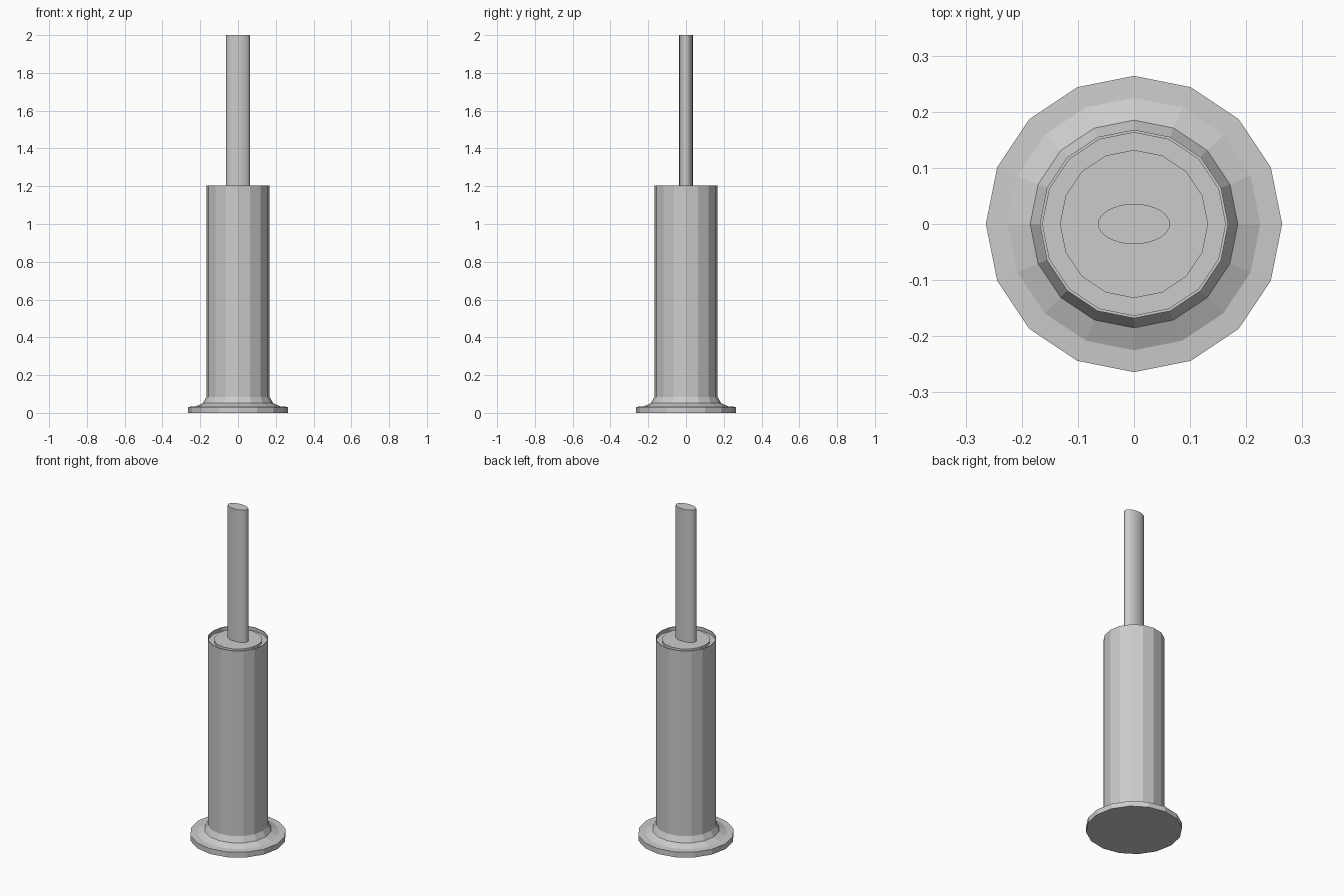
import bpy
import bmesh
from math import cos, sin, tau

cube = bpy.data.objects.get("Cube")
if cube:
    bpy.data.objects.remove(cube, do_unlink=True)

grey = bpy.data.materials.new("plain_grey")
grey.use_nodes = True
colour = (0.6, 0.6, 0.6, 1)
grey.diffuse_color = colour
grey.node_tree.nodes["Principled BSDF"].inputs["Base Color"].default_value = colour


def lathe(name, profile, sides, squash=1.0):
    """Stack rings of (radius, height) and cap both ends."""
    bm = bmesh.new()
    rings = [[bm.verts.new((r * cos(tau * i / sides), squash * r * sin(tau * i / sides), z))
              for i in range(sides)] for r, z in profile]
    for low, high in zip(rings, rings[1:]):
        for i in range(sides):
            j = (i + 1) % sides
            bm.faces.new((low[i], low[j], high[j], high[i]))
    bm.faces.new(rings[0][::-1])
    bm.faces.new(rings[-1])
    mesh = bpy.data.meshes.new(name)
    bm.to_mesh(mesh)
    bm.free()
    mesh.materials.append(grey)
    obj = bpy.data.objects.new(name, mesh)
    bpy.context.collection.objects.link(obj)
    return obj


# Flanged foot, flared collar, tall sleeve and recessed top
lathe("sleeve", [(0.264, 0), (0.264, 0.032), (0.225, 0.034), (0.185, 0.052),
                 (0.168, 0.085), (0.168, 1.205), (0.163, 1.205), (0.163, 1.185)], 16)

# Plug standing inside the rim
lathe("plug", [(0.132, 1.17), (0.132, 1.2)], 16)

# Oval rod
lathe("rod", [(0.064, 1.19), (0.064, 2.0)], 32, squash=0.56)
